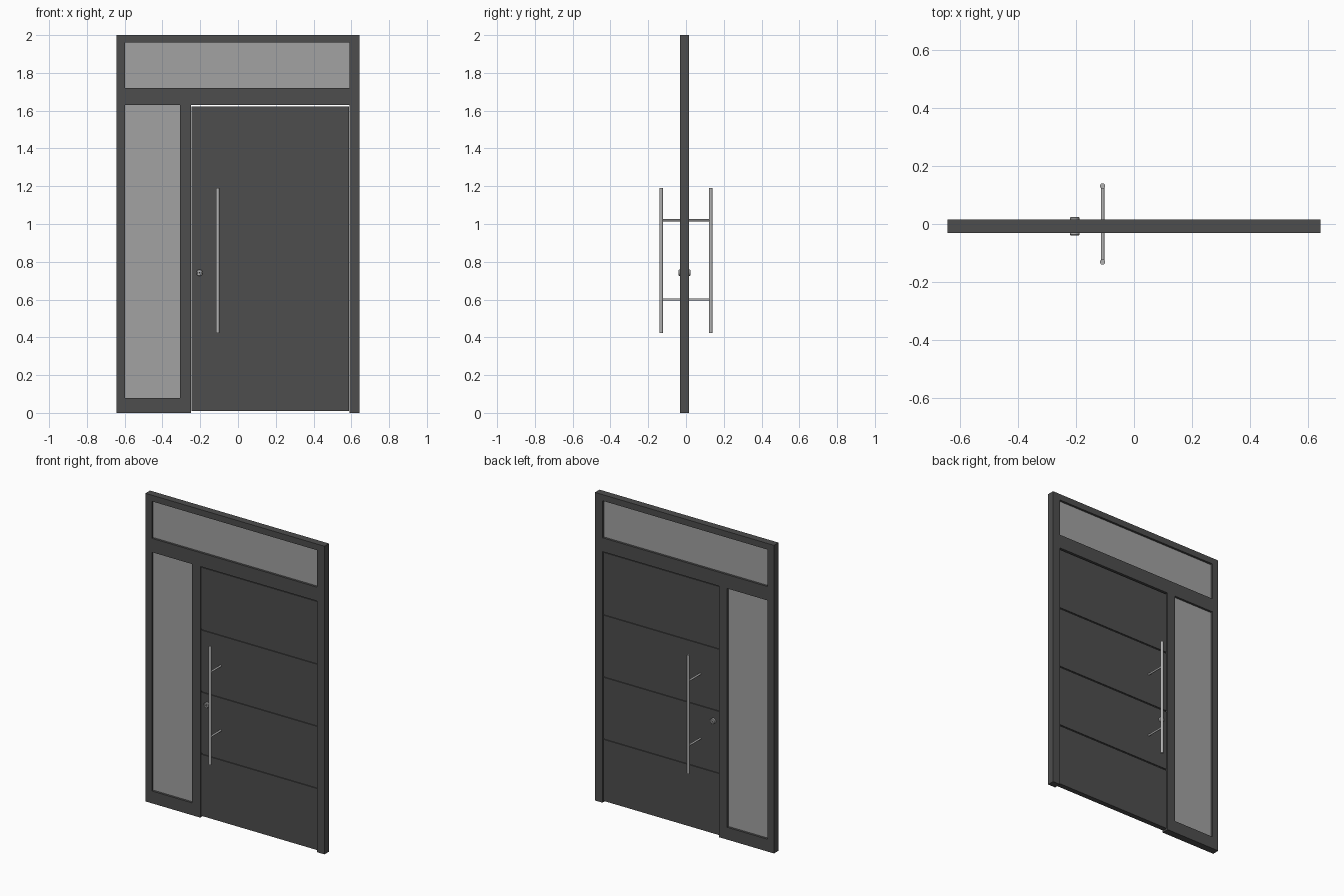
import bpy, bmesh, math
from mathutils import Matrix, Vector

if "Cube" in bpy.data.objects:
    bpy.data.objects.remove(bpy.data.objects["Cube"])

YF, YB = -0.031, 0.0155          # frame front and back
YC = (YF + YB) / 2


def material(name, v):
    m = bpy.data.materials.new(name)
    m.diffuse_color = (v, v, v, 1)
    m.use_nodes = True
    m.node_tree.nodes["Principled BSDF"].inputs["Base Color"].default_value = m.diffuse_color
    return m


DARK = material("dark_paint", 0.075)
GLASS = material("pane_grey", 0.36)
STEEL = material("steel", 0.45)
BLACK = material("keyhole_dark", 0.02)


def finish(name, bm, mat, smooth=False):
    bmesh.ops.recalc_face_normals(bm, faces=bm.faces)
    me = bpy.data.meshes.new(name)
    bm.to_mesh(me)
    bm.free()
    ob = bpy.data.objects.new(name, me)
    bpy.context.collection.objects.link(ob)
    me.materials.append(mat)
    if smooth:
        bpy.context.view_layer.objects.active = ob
        ob.select_set(True)
        bpy.ops.object.shade_smooth_by_angle(angle=math.radians(35))
        ob.select_set(False)
    return ob


def extrude(bm, faces, vec):
    geo = bmesh.ops.extrude_face_region(bm, geom=faces)["geom"]
    bmesh.ops.translate(bm, vec=vec, verts=[g for g in geo if isinstance(g, bmesh.types.BMVert)])


def box(name, x, y, z, mat):
    bm = bmesh.new()
    bmesh.ops.create_cube(bm, size=1)
    for v in bm.verts:
        v.co = [r[0] if c < 0 else r[1] for c, r in zip(v.co, (x, y, z))]
    return finish(name, bm, mat)


def add_rod(bm, a, b, r, n=20):
    a, b = Vector(a), Vector(b)
    rot = (b - a).to_track_quat('Z', 'Y').to_matrix().to_4x4()
    bmesh.ops.create_cone(bm, cap_ends=True, segments=n, radius1=r, radius2=r,
                          depth=(b - a).length, matrix=Matrix.Translation((a + b) / 2) @ rot)


# Frame: one seamless slab made of grid cells, leaving out the openings
xs = [-0.643, -0.597, -0.307, -0.249, 0.589, 0.643]
zs = [0, 0.08, 1.63, 1.72, 1.96, 2.0]
openings = {(1, 1), (3, 0), (3, 1), (1, 3), (2, 3), (3, 3)}
bm = bmesh.new()
grid = [[bm.verts.new((x, YF, z)) for z in zs] for x in xs]
for i in range(5):
    for k in range(5):
        if (i, k) not in openings:
            bm.faces.new([grid[i][k], grid[i + 1][k], grid[i + 1][k + 1], grid[i][k + 1]])
bmesh.ops.delete(bm, geom=[v for v in bm.verts if not v.link_faces], context='VERTS')
extrude(bm, bm.faces[:], (0, YB - YF, 0))
finish("door_frame", bm, DARK)

# Glazing
box("side_pane", (-0.597, -0.307), (YC - 0.009, YC + 0.009), (0.08, 1.63), GLASS)
box("transom_pane", (-0.597, 0.589), (YC - 0.009, YC + 0.009), (1.72, 1.96), GLASS)

# Door leaf: side profile with shallow grooves on both faces, pulled across x
z0, z1, half, g, d = 0.01, 1.623, 0.0165, 0.004, 0.006
side = [(half, z0)]
for k in (1, 2, 3):
    z = z0 + (z1 - z0) * k / 4
    side += [(half, z - g), (half - d, z - g), (half - d, z + g), (half, z + g)]
side.append((half, z1))
profile = [(YC + w, z) for w, z in side] + [(YC - w, z) for w, z in reversed(side)]
bm = bmesh.new()
leaf = bm.faces.new([bm.verts.new((-0.247, y, z)) for y, z in profile])
extrude(bm, [leaf], (0.834, 0, 0))
finish("door_leaf", bm, DARK)

# Pull handles and lock on both faces
HX, HY, LX, LZ = -0.108, 0.131, -0.204, 0.742
for s, label in ((-1, "front"), (1, "back")):
    bm = bmesh.new()
    add_rod(bm, (HX, s * HY, 0.422), (HX, s * HY, 1.19), 0.009, 24)
    for z in (0.6, 1.02):
        add_rod(bm, (HX, YC, z), (HX, s * HY, z), 0.006)
    finish(label + "_pull_handle", bm, STEEL, True)

    # Lock rose: turned ring with a recessed centre
    t = YC + s * 0.031
    bm = bmesh.new()
    rings = []
    for r, y in ((0.017, YC), (0.017, t - s * 0.002), (0.015, t), (0.010, t), (0.009, t - s * 0.003)):
        rings.append([bm.verts.new((LX + r * math.cos(a * math.tau / 32), y,
                                    LZ + r * math.sin(a * math.tau / 32))) for a in range(32)])
    for p, q in zip(rings, rings[1:]):
        for i in range(32):
            j = (i + 1) % 32
            bm.faces.new([p[i], p[j], q[j], q[i]])
    bm.faces.new(rings[0])
    bm.faces.new(rings[-1])
    finish(label + "_lock_rose", bm, STEEL, True)

    # Keyhole: round top with a slot below
    bm = bmesh.new()
    base, tip = t - s * 0.004, t - s * 0.0022
    add_rod(bm, (LX, base, LZ + 0.002), (LX, tip, LZ + 0.002), 0.0033, 16)
    finish(label + "_keyhole", bm, BLACK, True)
    box(label + "_key_slot", (LX - 0.0013, LX + 0.0013), sorted((base, tip)),
        (LZ - 0.006, LZ + 0.001), BLACK)
